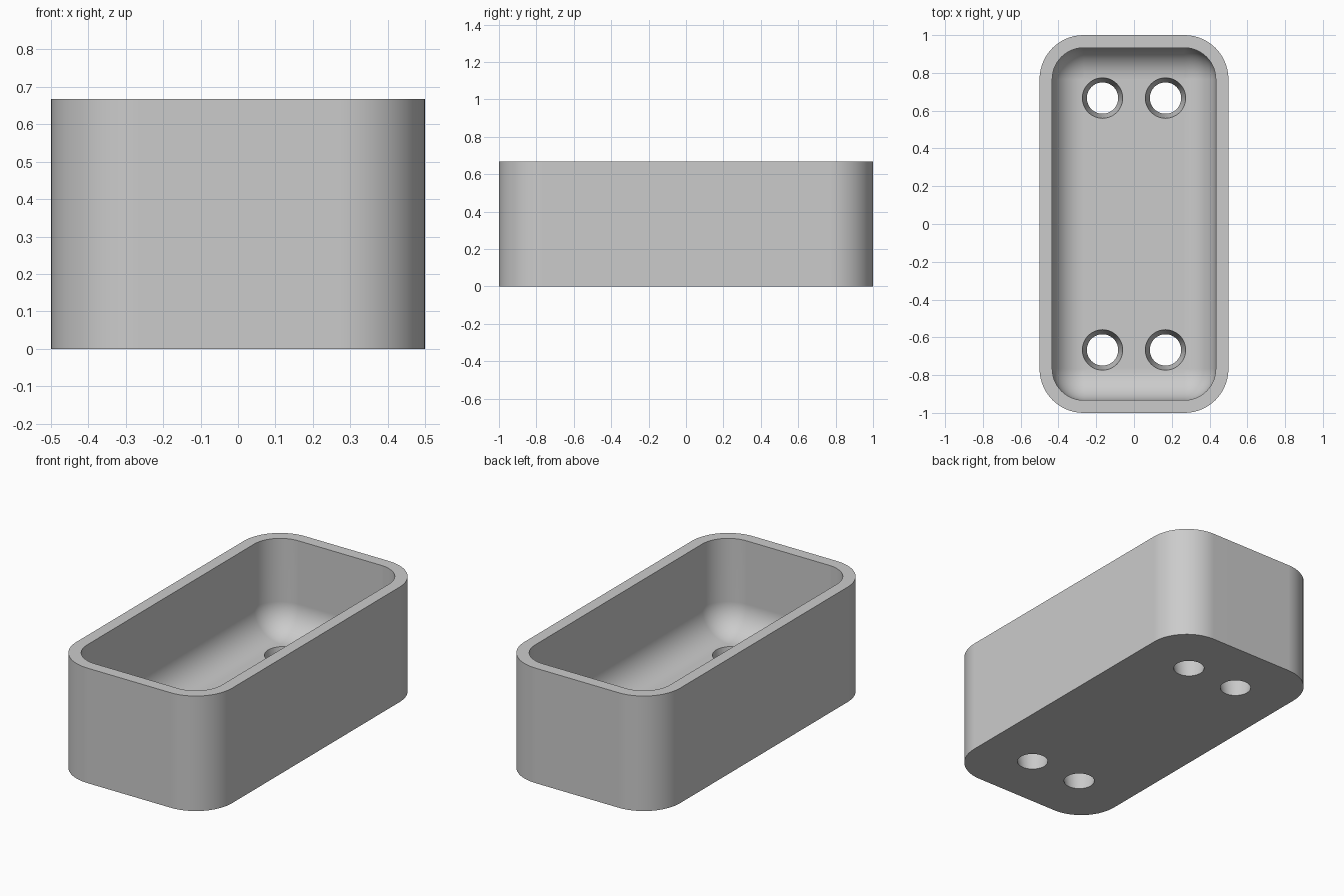
import bpy, bmesh, math

if "Cube" in bpy.data.objects:
    bpy.data.objects.remove(bpy.data.objects["Cube"], do_unlink=True)

HALF_X, HALF_Y, HEIGHT = 0.5, 1.0, 0.667
WALL, FLOOR = 0.067, 0.133
OUTER_R, INNER_R = 0.233, 0.167
SEGMENTS = 14

grey = bpy.data.materials.new("plain grey")
grey.use_nodes = True
colour = (0.6, 0.6, 0.6, 1)
grey.diffuse_color = colour
grey.node_tree.nodes["Principled BSDF"].inputs["Base Color"].default_value = colour


def ring(bm, inset, radius, z):
    """Rounded rectangle of vertices at height z."""
    verts = []
    for corner, (sx, sy) in enumerate(((1, 1), (-1, 1), (-1, -1), (1, -1))):
        cx = sx * (HALF_X - inset - radius)
        cy = sy * (HALF_Y - inset - radius)
        for i in range(SEGMENTS + 1):
            a = (corner + i / SEGMENTS) * math.pi / 2
            verts.append(bm.verts.new((cx + radius * math.cos(a), cy + radius * math.sin(a), z)))
    return verts


def finish(name, bm):
    bmesh.ops.remove_doubles(bm, verts=bm.verts, dist=1e-5)
    bmesh.ops.recalc_face_normals(bm, faces=bm.faces)
    mesh = bpy.data.meshes.new(name)
    bm.to_mesh(mesh)
    bm.free()
    mesh.materials.append(grey)
    obj = bpy.data.objects.new(name, mesh)
    bpy.context.collection.objects.link(obj)
    return obj


# Tray: outer wall, rim, inner wall and a filleted floor
bm = bmesh.new()
rings = [ring(bm, 0, OUTER_R, 0), ring(bm, 0, OUTER_R, HEIGHT), ring(bm, WALL, INNER_R, HEIGHT)]
for i in range(SEGMENTS + 1):
    a = i / SEGMENTS * math.pi / 2
    r = INNER_R * math.cos(a) if i < SEGMENTS else 0
    rings.append(ring(bm, WALL + INNER_R - r, r, FLOOR + INNER_R * (1 - math.sin(a))))
for low, high in zip(rings, rings[1:]):
    for j in range(len(low)):
        k = (j + 1) % len(low)
        bm.faces.new((low[j], low[k], high[k], high[j]))
bm.faces.new(rings[0])
bm.faces.new(rings[-1])
tray = finish("tray", bm)

# Tapered hole cutters through the floor
bm = bmesh.new()
LOW, HIGH = -0.05, 0.2
slope = (0.107 - 0.083) / FLOOR
for sx in (-1, 1):
    for sy in (-1, 1):
        cone = bmesh.ops.create_cone(bm, cap_ends=True, segments=48, depth=HIGH - LOW,
                                     radius1=0.083 + slope * LOW, radius2=0.083 + slope * HIGH)
        bmesh.ops.translate(bm, verts=cone["verts"], vec=(sx / 6, sy * 2 / 3, (LOW + HIGH) / 2))
cutter = finish("hole_cutter", bm)
cutter.hide_render = True

# Cut the holes and shade
cut = tray.modifiers.new("holes", "BOOLEAN")
cut.object = cutter
cut.operation = "DIFFERENCE"
cut.solver = "EXACT"
bpy.ops.object.select_all(action="DESELECT")
bpy.context.view_layer.objects.active = tray
tray.select_set(True)
bpy.ops.object.modifier_apply(modifier=cut.name)
bpy.data.objects.remove(cutter, do_unlink=True)
bpy.ops.object.shade_smooth_by_angle(angle=math.radians(30))
weighted = tray.modifiers.new("even_normals", "WEIGHTED_NORMAL")
weighted.keep_sharp = True
